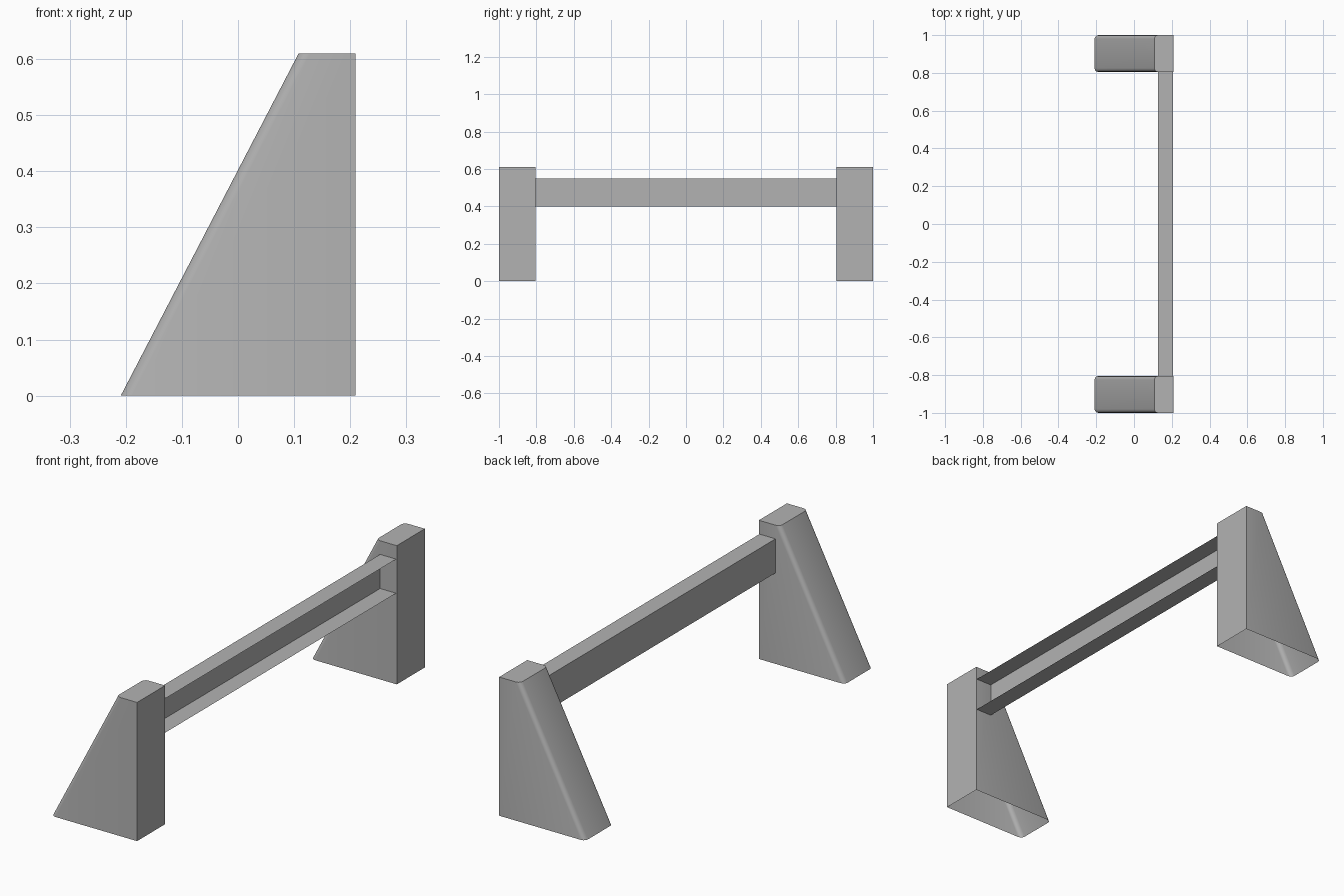
import bpy, bmesh, math

cube = bpy.data.objects.get("Cube")
if cube:
    bpy.data.objects.remove(cube, do_unlink=True)

grey = bpy.data.materials.new("plain_grey")
grey.use_nodes = True
colour = (0.45, 0.45, 0.45, 1)
grey.diffuse_color = colour
grey.node_tree.nodes["Principled BSDF"].inputs["Base Color"].default_value = colour

BACK, HALF, HEIGHT = 0.209, 0.0975, 0.61   # post back plane, half depth, height
ROUND, STEPS = 0.02, 3                     # rounding of the sloping corners


def make_object(name, bm):
    bmesh.ops.recalc_face_normals(bm, faces=bm.faces)
    mesh = bpy.data.meshes.new(name)
    bm.to_mesh(mesh)
    bm.free()
    mesh.materials.append(grey)
    obj = bpy.data.objects.new(name, mesh)
    bpy.context.collection.objects.link(obj)
    return obj


def outline(toe):
    """Plan of a post: square at the back, rounded at the sloping side."""
    arc = []
    for i in range(STEPS + 1):
        a = math.pi / 2 * i / STEPS
        arc.append((toe + ROUND * (1 - math.sin(a)),
                    HALF - ROUND * (1 - math.cos(a))))
    return [(BACK, HALF)] + arc + [(x, -y) for x, y in reversed(arc)] + [(BACK, -HALF)]


def post(name, y):
    """Hollow post, open underneath, lofted between two plans."""
    bm = bmesh.new()
    low = [bm.verts.new((px, py + y, 0)) for px, py in outline(-BACK)]
    high = [bm.verts.new((px, py + y, HEIGHT)) for px, py in outline(0.108)]
    n = len(low)
    for i in range(n):
        j = (i + 1) % n
        bm.faces.new((low[i], low[j], high[j], high[i]))
    bm.faces.new(high)
    obj = make_object(name, bm)
    bpy.ops.object.select_all(action="DESELECT")
    obj.select_set(True)
    bpy.context.view_layer.objects.active = obj
    bpy.ops.object.shade_smooth_by_angle(angle=math.radians(40))


post("front_post", -1 + HALF)
post("back_post", 1 - HALF)

# Sheet channel rail, open toward +x
bm = bmesh.new()
profile = [(0.206, 0.55), (0.128, 0.55), (0.128, 0.40), (0.206, 0.40)]
end = 1 - 2 * HALF
rows = [[bm.verts.new((x, y, z)) for x, z in profile] for y in (-end, end)]
for i in range(len(profile) - 1):
    bm.faces.new((rows[0][i], rows[0][i + 1], rows[1][i + 1], rows[1][i]))
make_object("channel_rail", bm)
